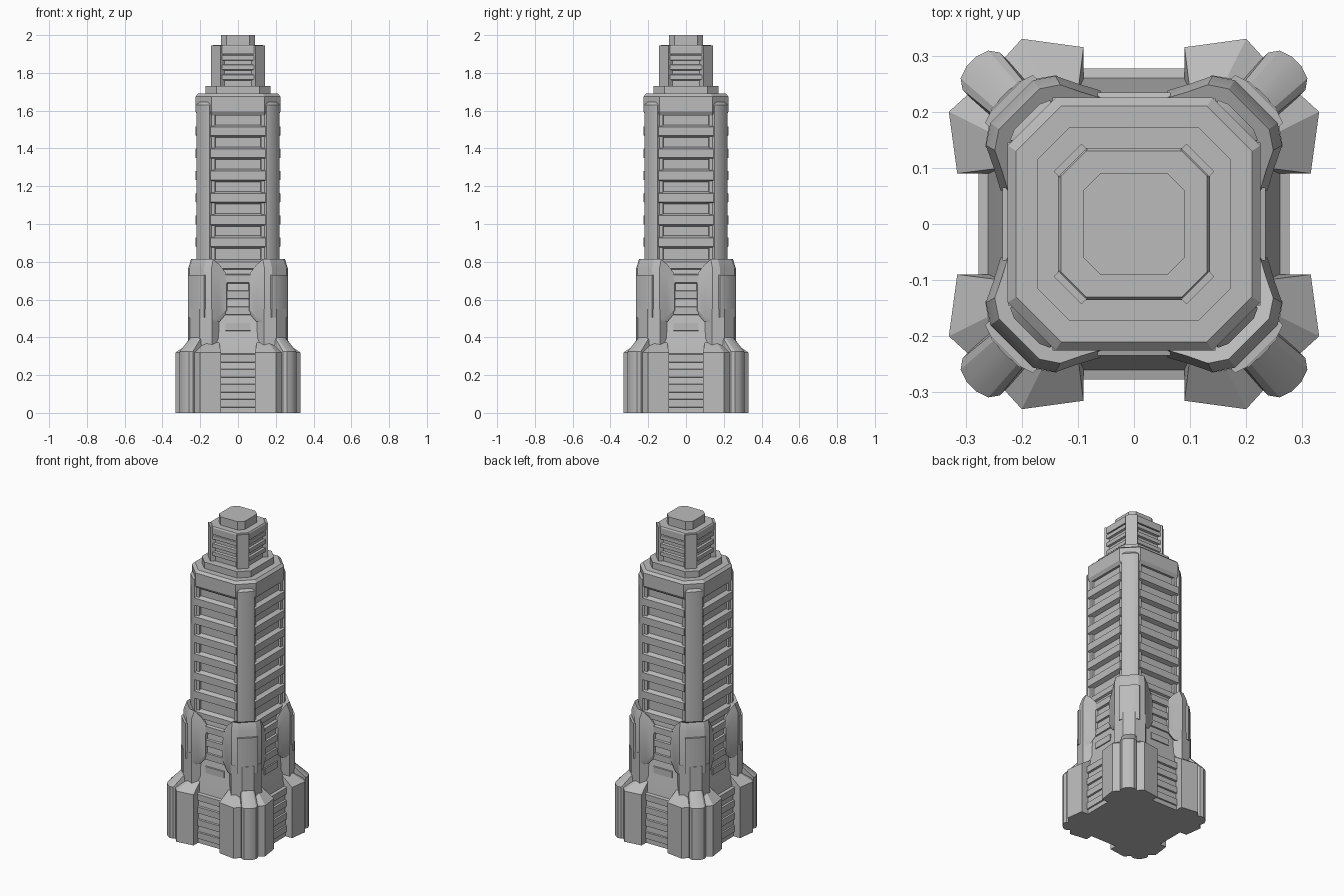
import bpy, bmesh, math
from mathutils import Matrix

if "Cube" in bpy.data.objects:
    bpy.data.objects.remove(bpy.data.objects["Cube"])

grey = bpy.data.materials.new("stone_grey")
grey.diffuse_color = (0.5, 0.5, 0.5, 1)
grey.use_nodes = True
grey.node_tree.nodes["Principled BSDF"].inputs["Base Color"].default_value = grey.diffuse_color


def loft(name, rings, turns=(0,)):
    """Skin closed rings of 3D points, cap both ends, repeat about z."""
    bm = bmesh.new()
    for k in turns:
        rot = Matrix.Rotation(math.radians(k), 4, 'Z')
        vs = [[bm.verts.new(rot @ Matrix.Translation(p).translation) for p in r] for r in rings]
        n = len(rings[0])
        for a, b in zip(vs, vs[1:]):
            for i in range(n):
                j = (i + 1) % n
                bm.faces.new((a[i], a[j], b[j], b[i]))
        bm.faces.new(vs[0][::-1])
        bm.faces.new(vs[-1])
    bmesh.ops.recalc_face_normals(bm, faces=bm.faces)
    me = bpy.data.meshes.new(name)
    bm.to_mesh(me)
    bm.free()
    me.materials.append(grey)
    ob = bpy.data.objects.new(name, me)
    bpy.context.collection.objects.link(ob)
    return ob


SIDES = (0, 90, 180, 270)
CORNERS = (45, 135, 225, 315)


def octagon(h, c, z):
    """Square of half width h whose flat sides reach to +-c."""
    q = [(c, -h), (h, -c), (h, c), (c, h), (-c, h), (-h, c), (-h, -c), (-c, -h)]
    return [(x, y, z) for x, y in q]


def tower(name, steps):
    return loft(name, [octagon(*s) for s in steps])


def side_bar(name, w, y0, y1, z0, z1, slope, turns=SIDES):
    """Bar on each flat side with sloping upper and lower faces."""
    prof = [(-y0, z0 - slope), (-y1, z0), (-y1, z1), (-y0, z1 + slope)]
    return loft(name, [[(x, y, z) for y, z in prof] for x in (-w, w)], turns)


def mirrored(half):
    """Close a (d, t) half outline across the corner diagonal."""
    return half + [(d, -t) for d, t in reversed(half)]


# Central body, stepped crown
tower("lower_body", [(0.27, 0.19, 0), (0.265, 0.185, 0.3), (0.23, 0.16, 0.4),
                     (0.22, 0.15, 0.72), (0.205, 0.14, 0.8)])
tower("shaft_core", [(0.198, 0.14, 0.75), (0.198, 0.14, 1.6)])
tower("shaft_head", [(0.212, 0.14, 1.575), (0.225, 0.14, 1.595), (0.225, 0.14, 1.675), (0.21, 0.13, 1.69)])
tower("crown_step", [(0.172, 0.115, 1.68), (0.172, 0.115, 1.73)])
tower("crown_core", [(0.122, 0.085, 1.72), (0.122, 0.085, 1.945)])
tower("crown_cap", [(0.09, 0.06, 1.93), (0.09, 0.06, 2.0)])
tower("crown_lid", [(0.135, 0.09, 1.90), (0.135, 0.09, 1.94), (0.13, 0.085, 1.948)])

# Crown slats and diagonal fins
for i in range(3):
    z = 1.765 + i * 0.052
    side_bar(f"crown_slat_{i}", 0.09, 0.11, 0.134, z, z + 0.024, 0.008)
loft("crown_fin", [[(d, t, z) for d, t in ((0.13, -0.035), (0.167, -0.035), (0.167, 0.035), (0.13, 0.035))]
                   for z in (1.73, 1.945)], CORNERS)

# Shaft ribs and the narrow columns at their ends
for i in range(6):
    z = 0.907 + i * 0.1175
    side_bar(f"shaft_rib_{i}", 0.145, 0.19, 0.225, z - 0.026, z + 0.02, 0.014)
for s, label in ((-1, "left"), (1, "right")):
    loft(f"rib_column_{label}", [[(s * x, y, z) for x, y in ((0.118, -0.19), (0.122, -0.212), (0.15, -0.212), (0.15, -0.19))]
                                 for z in (0.78, 1.6)], SIDES)
side_bar("shaft_foot_band", 0.14, 0.19, 0.225, 0.765, 0.80, 0.015)

# Slats on the lower body
for i in range(4):
    z = 0.435 + i * 0.085
    side_bar(f"lower_slat_{i}", 0.065, 0.2, 0.234, z, z + 0.04, 0.01)
for i in range(4):
    z = 0.03 + i * 0.08
    side_bar(f"base_slat_{i}", 0.095, 0.24, 0.277, z, z + 0.04, 0.01)

# Tall corner posts
post = mirrored([(0.22, 0.05), (0.262, 0.05), (0.27, 0.032)])
loft("corner_post", [[(d, t, z) for d, t in post] for z in (0.7, 1.63)]
     + [[(d - 0.012, t * 0.9, 1.645) for d, t in post]], CORNERS)

# Lower corner posts between clamp and foot
strut = mirrored([(0.2, 0.09), (0.285, 0.09), (0.31, 0.055), (0.325, 0.035)])
loft("corner_strut", [[(d, t, z) for d, t in strut] for z in (0.3, 0.55)], CORNERS)

# Clamps wrapping each corner: x, y, bottom, top per column
half = [(0.055, 0.215, 0.53, 0.73), (0.06, 0.238, 0.53, 0.73), (0.10, 0.25, 0.485, 0.78),
        (0.14, 0.264, 0.475, 0.815), (0.18, 0.256, 0.475, 0.815)]
cols = half + [(y, x, a, b) for x, y, a, b in reversed(half)] + [(0.16, 0.16, 0.5, 0.8)]
loft("corner_clamp", [[(x * .96, y * .96, a) for x, y, a, b in cols],
                      [(x, y, a + 0.02) for x, y, a, b in cols],
                      [(x, y, b - 0.05) for x, y, a, b in cols],
                      [(x * 0.94, y * 0.94, b) for x, y, a, b in cols]], SIDES)

# Raised panel on each clamp
panel = mirrored([(0.26, 0.06), (0.315, 0.06), (0.322, 0.04)])
loft("clamp_panel", [[(d, t, z) for d, t in panel] for z in (0.505, 0.73)], CORNERS)

# Flared feet: wings and rounded buttress at each corner
wing = [(0.09, 0.2), (0.09, 0.315), (0.20, 0.33), (0.25, 0.275), (0.275, 0.25), (0.33, 0.20), (0.315, 0.09), (0.2, 0.09)]
crest = [(0.10, 0.2), (0.10, 0.235), (0.16, 0.25), (0.19, 0.215), (0.215, 0.19), (0.25, 0.16), (0.235, 0.10), (0.2, 0.10)]
loft("foot_wings", [[(x, y, 0) for x, y in wing], [(x, y, 0.32) for x, y in wing],
                    [(x, y, 0.375) for x, y in crest]], SIDES)
lobe = mirrored([(0.25, 0.047), (0.385, 0.047), (0.402, 0.035), (0.41, 0.012)])
loft("foot_buttress", [[(d, t, 0) for d, t in lobe], [(d, t, 0.325) for d, t in lobe],
                       [(0.25 + (d - 0.25) * 0.48, t * 0.85, 0.40) for d, t in lobe]], CORNERS)

# Smooth only the shallow curves
for ob in bpy.context.collection.objects:
    ob.select_set(True)
    bpy.context.view_layer.objects.active = ob
bpy.ops.object.shade_smooth_by_angle(angle=math.radians(25))
